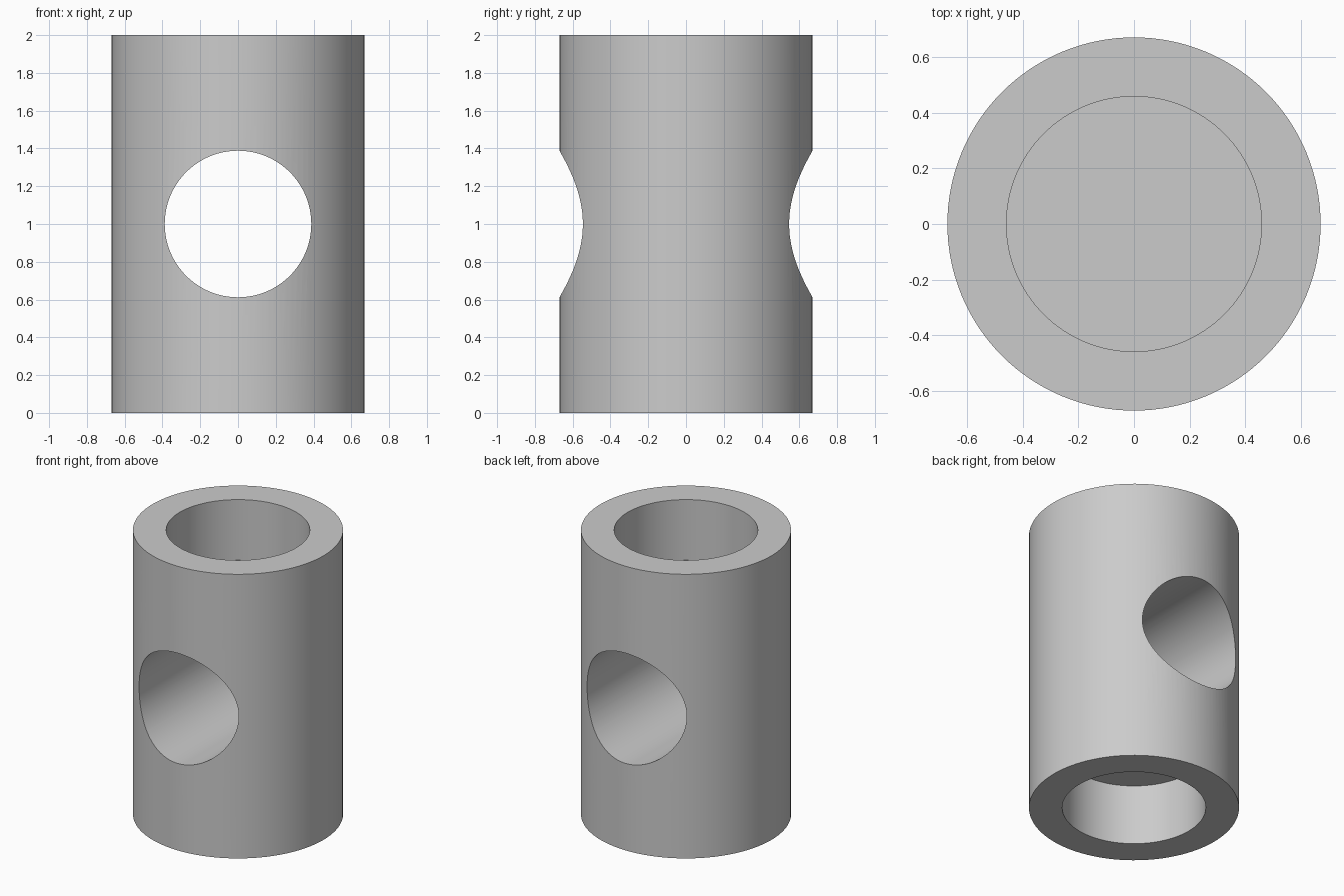
import bpy
import math

default = bpy.data.objects.get("Cube")
if default:
    bpy.data.objects.remove(default, do_unlink=True)

HEIGHT = 2.0
OUTER_R = 0.67
BORE_R = 0.458
BORE_DEPTH = 0.425
CROSS_R = 0.388
SIDES = 128

# Plain grey metal
grey = bpy.data.materials.new("grey")
grey.use_nodes = True
colour = (0.6, 0.6, 0.6, 1.0)
grey.diffuse_color = colour
grey.node_tree.nodes["Principled BSDF"].inputs["Base Color"].default_value = colour


def cylinder(name, radius, depth, z, tilt=0.0):
    bpy.ops.mesh.primitive_cylinder_add(
        vertices=SIDES, radius=radius, depth=depth,
        location=(0, 0, z), rotation=(tilt, 0, 0))
    obj = bpy.context.object
    obj.name = name
    obj.data.materials.append(grey)
    return obj


def cut(body, cutter):
    cutter.hide_render = True
    mod = body.modifiers.new(cutter.name, "BOOLEAN")
    mod.operation = "DIFFERENCE"
    mod.solver = "EXACT"
    mod.object = cutter
    bpy.context.view_layer.objects.active = body
    bpy.ops.object.modifier_apply(modifier=mod.name)
    bpy.data.objects.remove(cutter, do_unlink=True)


# Solid barrel
barrel = cylinder("barrel", OUTER_R, HEIGHT, HEIGHT / 2)

# Blind bores in both ends; each cutter is centred on the end face
for name, z in (("bottom_bore", 0.0), ("top_bore", HEIGHT)):
    cut(barrel, cylinder(name, BORE_R, 2 * BORE_DEPTH, z))

# Cross hole from front to back
cut(barrel, cylinder("cross_hole", CROSS_R, 2.0, HEIGHT / 2, math.pi / 2))

# Smooth round walls with crisp rims
bpy.ops.object.select_all(action="DESELECT")
barrel.select_set(True)
bpy.context.view_layer.objects.active = barrel
bpy.ops.object.shade_smooth_by_angle(angle=math.radians(30))
